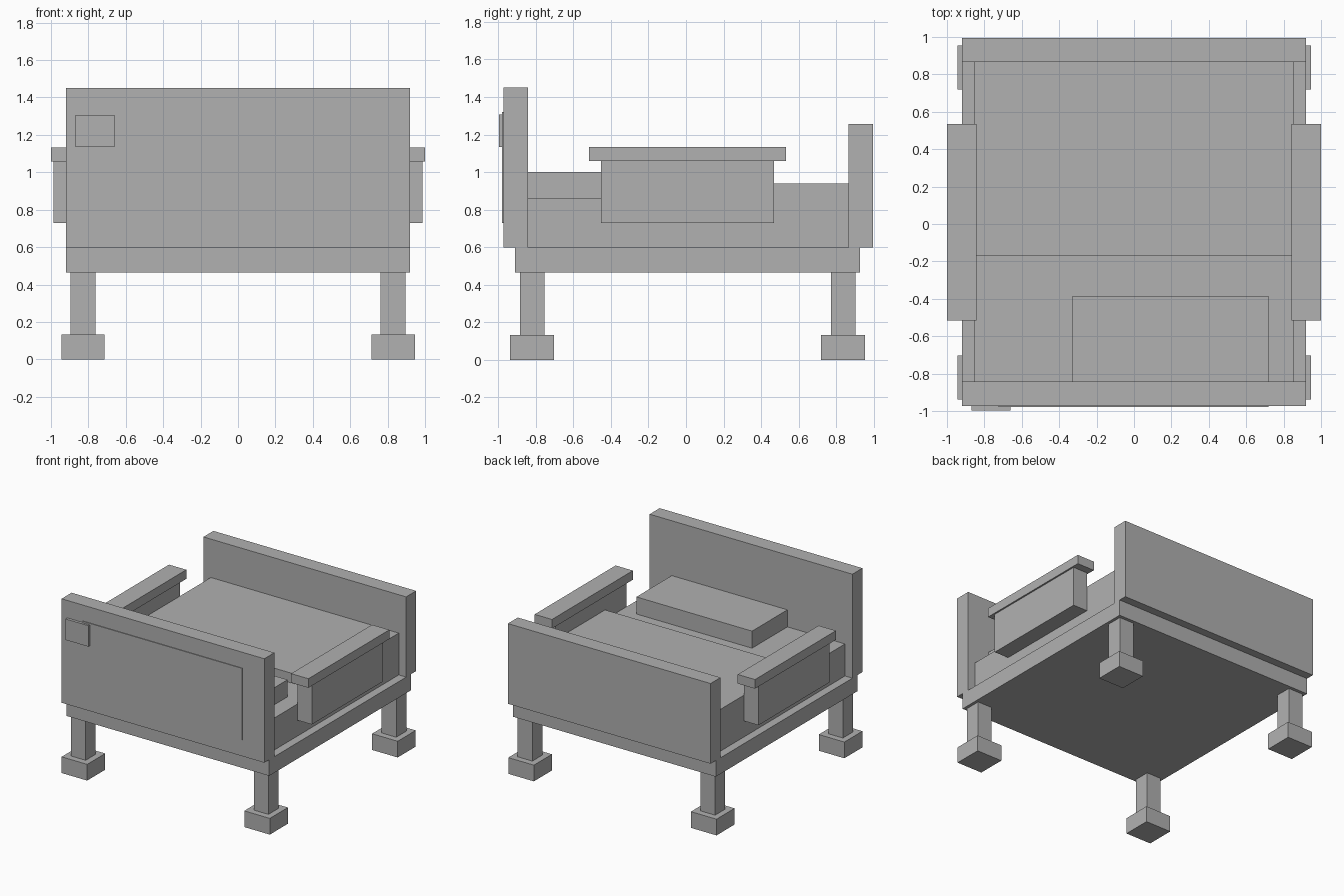
import bpy

cube = bpy.data.objects.get("Cube")
if cube:
    bpy.data.objects.remove(cube, do_unlink=True)

# One plain grey for the whole bed
grey = bpy.data.materials.new("plain grey")
grey.use_nodes = True
colour = (0.44, 0.44, 0.44, 1)
grey.diffuse_color = colour
grey.node_tree.nodes["Principled BSDF"].inputs["Base Color"].default_value = colour


def box(name, x, y, z):
    """Box spanning the (low, high) range on each axis."""
    spans = (x, y, z)
    bpy.ops.mesh.primitive_cube_add(size=1, location=[(a + b) / 2 for a, b in spans])
    part = bpy.context.object
    part.name = name
    part.scale = [b - a for a, b in spans]
    bpy.ops.object.transform_apply(location=False, rotation=False, scale=True)
    part.data.materials.append(grey)
    return part


def mirrored(side, low, high):
    """Range on the chosen side of the x = 0 plane."""
    return tuple(sorted((side * low, side * high)))


HALF = 0.92
BED = 0.853
HEAD_Y = (-0.973, -0.843)
FOOT_Y = (0.866, 0.995)
DECK = 0.597

# Frame and end boards
box("bed_frame", (-HALF, HALF), (-0.91, 0.928), (0.465, DECK))
box("headboard", (-HALF, HALF), HEAD_Y, (DECK, 1.45))
box("footboard", (-HALF, HALF), FOOT_Y, (DECK, 1.255))

# Thin panel and raised plate on the outside of the headboard
box("headboard_panel", (-0.725, 0.72), (-0.979, HEAD_Y[0]), (0.73, 1.32))
box("headboard_plate", (-0.868, -0.66), (-0.996, HEAD_Y[0]), (1.135, 1.307))

# Bedding
box("mattress", (-BED, BED), (HEAD_Y[1], -0.17), (DECK, 0.86))
box("blanket", (-BED, BED), (-0.17, FOOT_Y[0]), (DECK, 0.94))
box("pillow", (-0.33, 0.72), (HEAD_Y[1], -0.385), (0.86, 1.0))

for side, label in ((1, "left"), (-1, "right")):
    # Side rail with its overhanging cap
    box(f"{label}_side_rail", mirrored(side, 0.857, 0.987), (-0.453, 0.47), (0.73, 1.058))
    box(f"{label}_rail_cap", mirrored(side, 0.843, 1.0), (-0.516, 0.534), (1.058, 1.133))
    # Legs on block feet
    for end, y in (("front", -0.82), ("back", 0.837)):
        box(f"{label}_{end}_leg", mirrored(side, 0.763, 0.896),
            (y - 0.065, y + 0.065), (0.133, 0.465))
        box(f"{label}_{end}_foot", mirrored(side, 0.713, 0.945),
            (y - 0.117, y + 0.117), (0, 0.133))
